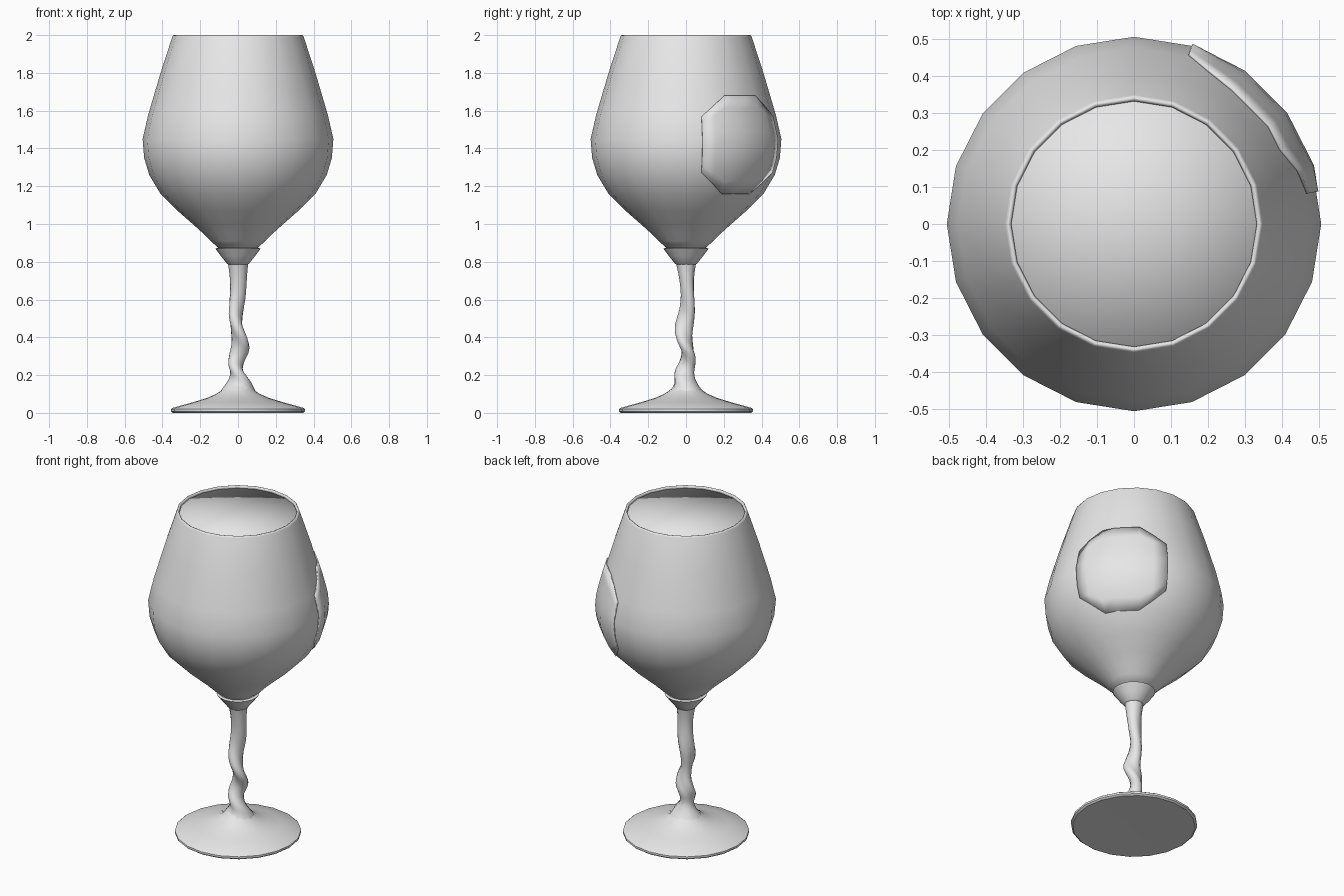
import bpy, bmesh, math

if "Cube" in bpy.data.objects:
    bpy.data.objects.remove(bpy.data.objects["Cube"])

SIDES = 20
grey = bpy.data.materials.new("plain grey")
grey.diffuse_color = (0.8, 0.8, 0.8, 1)
grey.use_nodes = True
grey.node_tree.nodes["Principled BSDF"].inputs["Base Color"].default_value = grey.diffuse_color


def finish(name, bm, angle=None):
    """Turn a bmesh into a smooth shaded object, optionally with sharp edges."""
    bmesh.ops.recalc_face_normals(bm, faces=bm.faces)
    me = bpy.data.meshes.new(name)
    bm.to_mesh(me)
    bm.free()
    me.materials.append(grey)
    me.shade_smooth()
    ob = bpy.data.objects.new(name, me)
    bpy.context.collection.objects.link(ob)
    if angle:
        bpy.ops.object.select_all(action='DESELECT')
        ob.select_set(True)
        bpy.context.view_layer.objects.active = ob
        bpy.ops.object.shade_smooth_by_angle(angle=math.radians(angle))
    return ob


def skin(bm, rings):
    """Join equal-length closed rings of points with quads."""
    loops = [[bm.verts.new(p) for p in ring] for ring in rings]
    for a, b in zip(loops, loops[1:]):
        n = len(a)
        for i in range(n):
            bm.faces.new((a[i], a[(i + 1) % n], b[(i + 1) % n], b[i]))
    return loops


def fan(bm, ring, z):
    """Close a ring with triangles around a centre point."""
    c = bm.verts.new((0, 0, z))
    for i in range(len(ring)):
        bm.faces.new((ring[i], ring[(i + 1) % len(ring)], c))


def circle(r, z, n=SIDES):
    return [(r * math.cos(math.tau * i / n), r * math.sin(math.tau * i / n), z) for i in range(n)]


def lathe(name, profile, bottom=None, top=None, angle=None):
    bm = bmesh.new()
    loops = skin(bm, [circle(r, z) for r, z in profile])
    if bottom is not None:
        fan(bm, loops[0], bottom)
    if top is not None:
        fan(bm, loops[-1], top)
    return finish(name, bm, angle)


# Bowl: outer wall, rounded rim, inner wall
outer = [(0.10, 0.87), (0.145, 0.91), (0.19, 0.955), (0.24, 1.0), (0.32, 1.07), (0.41, 1.16),
         (0.47, 1.26), (0.497, 1.35), (0.505, 1.45), (0.475, 1.58), (0.41, 1.80), (0.348, 1.99)]
rim = [(0.344, 1.998), (0.339, 2.0), (0.334, 1.998), (0.331, 1.99)]
inner = [(r - 0.02, z) for r, z in reversed(outer[1:-1])]
lathe("bowl", outer + rim + inner, bottom=0.87, top=0.90, angle=60)

# Drink: fills the bowl almost to the rim
lathe("drink", [(r - 0.022, z + 0.002) for r, z in outer[1:-1]] + [(0.332, 1.985)],
      bottom=0.92, top=1.985)

# Collar between stem and bowl
lathe("collar", [(0.05, 0.785), (0.058, 0.79), (0.09, 0.83), (0.12, 0.87), (0.10, 0.875)],
      bottom=0.785, top=0.875, angle=40)

# Stem: oval section that twists faster towards the foot
stem = bmesh.new()
rings = []
STEPS = 36
for k in range(STEPS + 1):
    t = k / STEPS                       # 0 at the collar, 1 at the foot
    z = 0.80 - 0.70 * t
    twist = 2.2 * math.tau * t ** 2
    r = 0.037 + 0.018 * max(0, 1 - t / 0.25) ** 2 + 0.006 * t
    r += 0.06 * max(0, (t - 0.80) / 0.20) ** 2
    oval = 0.22 * min(1, t * 2.5) * min(1, (1 - t) * 5)
    cx, cy = (0.012 * oval / 0.22 * f(twist + 0.8) for f in (math.cos, math.sin))
    ring = []
    for i in range(12):
        a = math.tau * i / 12
        s = r * (1 + oval * math.cos(2 * (a - twist / 2)))
        ring.append((cx + s * math.cos(a), cy + s * math.sin(a), z))
    rings.append(ring)
loops = skin(stem, rings)
fan(stem, loops[0], 0.80)
fan(stem, loops[-1], 0.10)
finish("stem", stem, 60)

# Foot: shallow cone with a thin edge
lathe("foot", [(0.345, 0.0), (0.355, 0.008), (0.355, 0.02), (0.345, 0.027), (0.24, 0.056),
               (0.17, 0.077), (0.115, 0.10), (0.08, 0.125), (0.05, 0.16)],
      bottom=0.004, top=0.16, angle=35)


# Label: octagonal plate wrapped onto the back right of the bowl
def bowl_radius(z):
    for (r0, z0), (r1, z1) in zip(outer, outer[1:]):
        if z0 <= z <= z1:
            return r0 + (r1 - r0) * (z - z0) / (z1 - z0)


def on_bowl(deg, z, lift):
    """Point on the faceted bowl wall, raised by lift."""
    step = 360 / SIDES
    off = math.radians((deg % step) - step / 2)
    r = bowl_radius(z) * math.cos(math.radians(step / 2)) / math.cos(off) + lift
    a = math.radians(deg)
    return (r * math.cos(a), r * math.sin(a), z)


label = bmesh.new()
columns = []
for deg in (10, 18, 27, 36, 45, 54, 63, 72):
    cut = 0.11 * max(0, 1 - min(deg - 10, 72 - deg) / 16)
    lo, hi = 1.16 + cut, 1.68 - cut
    columns.append([on_bowl(deg, lo + (hi - lo) * j / 8, 0.008) for j in range(9)])
grid = [[label.verts.new(p) for p in col] for col in columns]
for a, b in zip(grid, grid[1:]):
    for j in range(8):
        label.faces.new((a[j], b[j], b[j + 1], a[j + 1]))
plate = finish("label", label)
thick = plate.modifiers.new("thickness", 'SOLIDIFY')
thick.thickness = 0.008
thick.offset = -1
